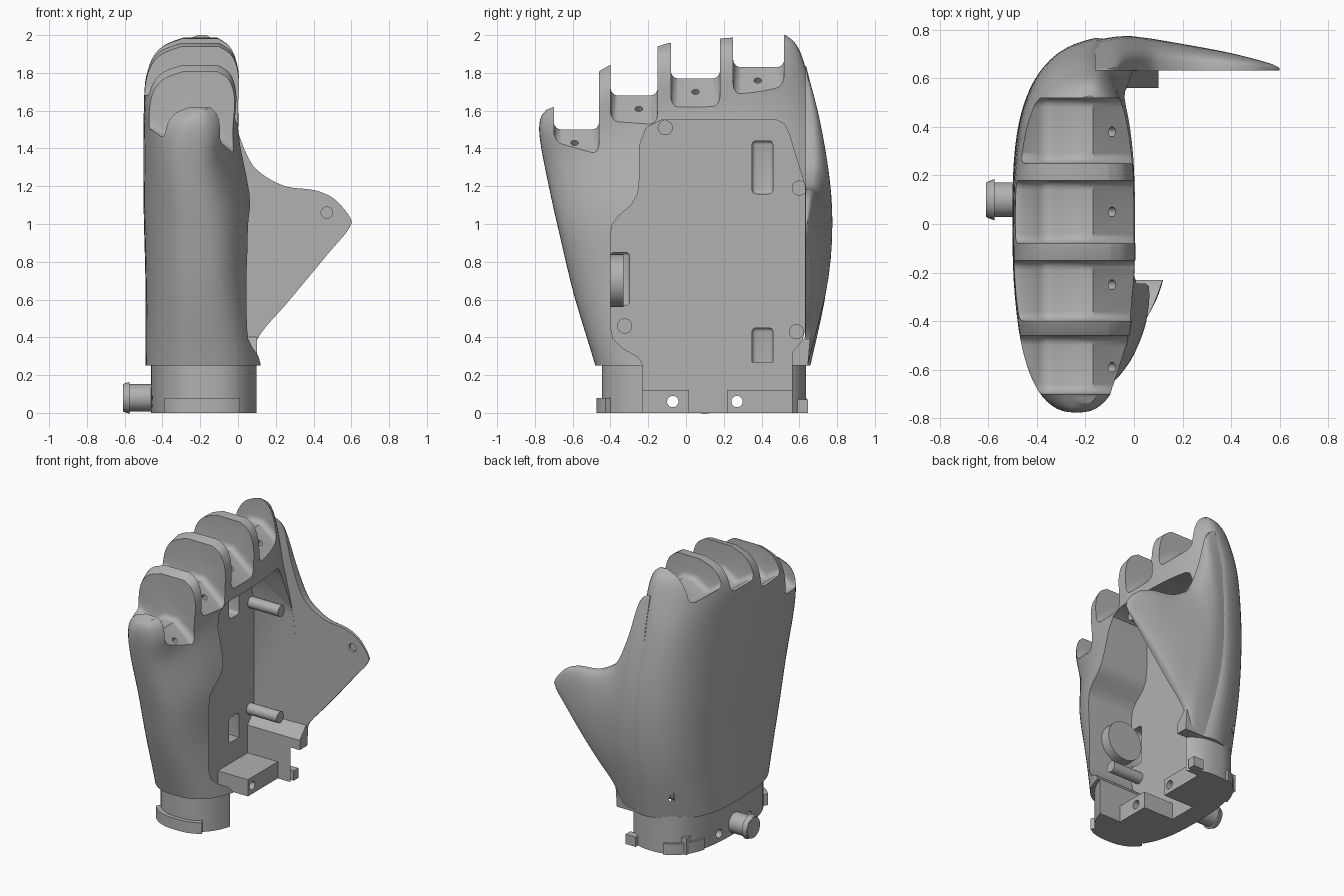
import bpy, bmesh, math
from mathutils import Vector

cube = bpy.data.objects.get("Cube")
if cube:
    bpy.data.objects.remove(cube, do_unlink=True)

grey = bpy.data.materials.new("plain_grey")
grey.use_nodes = True
COLOUR = (0.44, 0.44, 0.44, 1)
grey.diffuse_color = COLOUR
grey.node_tree.nodes["Principled BSDF"].inputs["Base Color"].default_value = COLOUR


def finish(name, bm):
    bmesh.ops.recalc_face_normals(bm, faces=bm.faces)
    mesh = bpy.data.meshes.new(name)
    bm.to_mesh(mesh)
    bm.free()
    mesh.materials.append(grey)
    ob = bpy.data.objects.new(name, mesh)
    bpy.context.collection.objects.link(ob)
    return ob


def loft(name, rings, strip_caps=False):
    """Skin a list of rings; strip caps bridge mirrored points of each end ring."""
    bm = bmesh.new()
    rows = [[bm.verts.new(p) for p in ring] for ring in rings]
    n = len(rows[0])
    for a, b in zip(rows, rows[1:]):
        for i in range(n):
            j = (i + 1) % n
            bm.faces.new((a[i], a[j], b[j], b[i]))
    for row in (rows[0], rows[-1]):
        if strip_caps:
            for i in range(n // 2):
                quad = (row[i], row[i + 1], row[n - i - 1], row[-i])
                bm.faces.new(list(dict.fromkeys(quad)))
        else:
            bm.faces.new(row)
    return finish(name, bm)


def box(name, lo, hi):
    x0, y0, z0 = lo
    x1, y1, z1 = hi
    return loft(name, [[(x, y0, z0), (x, y1, z0), (x, y1, z1), (x, y0, z1)] for x in (x0, x1)])


def rod(name, start, end, r, r2=None):
    a, b = Vector(start), Vector(end)
    q = (b - a).to_track_quat('Z', 'Y')
    turn = [i * math.tau / 32 for i in range(32)]
    return loft(name, [[c + q @ Vector((s * math.cos(t), s * math.sin(t), 0)) for t in turn]
                       for c, s in ((a, r), (b, r2 or r))])


def bevel(ob, width, segments=4):
    m = ob.modifiers.new("bevel", 'BEVEL')
    m.width, m.segments, m.use_clamp_overlap = width, segments, False
    m.limit_method, m.angle_limit = 'ANGLE', math.radians(60)


def cut(ob, cutters):
    bpy.context.view_layer.objects.active = ob
    for c in cutters:
        c.hide_render = True
        m = ob.modifiers.new("cut", 'BOOLEAN')
        m.operation, m.solver, m.object = 'DIFFERENCE', 'EXACT', c
        bpy.ops.object.modifier_apply(modifier=m.name)


def lerp_table(table, v):
    if v <= table[0][0]:
        return table[0][1]
    for (a, p), (b, q) in zip(table, table[1:]):
        if v <= b:
            return p + (q - p) * (v - a) / (b - a)
    return table[-1][1]


def smooth_rows(rows, steps):
    """Catmull-Rom interpolation between rows of numbers."""
    out = []
    for k in range(len(rows) - 1):
        quad = [rows[max(k - 1, 0)], rows[k], rows[k + 1], rows[min(k + 2, len(rows) - 1)]]
        for s in range(steps):
            t = s / steps
            out.append([b + 0.5 * t * (c - a + t * (2*a - 5*b + 4*c - d + t * (3*(b - c) + d - a)))
                        for a, b, c, d in zip(*quad)])
    return out + [rows[-1]]


def oval_point(a, x0, x1, y0, y1, power=2.6):
    c, s = math.cos(a), math.sin(a)
    return ((x0 + x1) / 2 + (x1 - x0) / 2 * math.copysign(abs(s) ** (2 / power), s),
            (y0 + y1) / 2 + (y1 - y0) / 2 * math.copysign(abs(c) ** (2 / power), c))


def oval(*size):
    return [oval_point(i * math.tau / 80, *size) for i in range(80)]


# Palm shell: height fraction, x range, y range
CROWN = [(-.75, 1.6), (-.7, 1.62), (-.43, 1.83), (-.115, 1.955), (.215, 1.985), (.53, 2.0)]
SECTIONS = smooth_rows([(0, -.49, .15, -.48, .66), (.25, -.49, .1, -.59, .75),
                        (.5, -.5, .085, -.67, .77), (.75, -.5, .005, -.74, .72),
                        (.9, -.485, .005, -.775, .65), (.97, -.42, -.03, -.77, .6),
                        (1, -.3, -.1, -.74, .54)], 5)
rings = []
for t, x0, x1, y0, y1 in SECTIONS:
    ring = []
    for x, y in oval(x0, x1, y0, y1):
        # the outer rear corner is more rounded than the rest
        back = max(0, (2 * y - y0 - y1) / (y1 - y0))
        y += .3 * min(0, x + .15) * back ** 2
        ring.append((x, y, .25 + t * (lerp_table(CROWN, y) - .25)))
    rings.append(ring)
palm = loft("palm_shell", rings, True)

# Wrist collar
COLLAR = (-.46, .13, -.445, .635)
wrist = loft("wrist_collar", [[(x, y, z) for x, y in oval(*COLLAR)] for z in (0, .27)], True)

# Palm cavity cutter
OUTLINE = [(-.23, -.1), (-.23, .26), (-.26, .3), (-.34, .345), (-.385, .39), (-.4, .46), (-.4, .94),
           (-.39, 1), (-.35, 1.05), (-.29, 1.1), (-.255, 1.16), (-.245, 1.25), (-.245, 1.42),
           (-.21, 1.51), (-.13, 1.55), (.48, 1.55), (.52, 1.53), (.545, 1.48), (.63, 1.2),
           (.63, .4), (.56, .32), (.56, -.1)]
FLOOR = -.315
RIM = -.075
cavity = loft("cavity_cutter", [[(x, y, z) for y, z in OUTLINE] for x in (FLOOR, 1)])
cutters = [cavity]

# Knuckle pockets with a rear bowl, a sloped front block and a pin hole
for y0, y1, f, hole in ((-.7, -.46, 1.5, -.59), (-.4, -.15, 1.68, -.25),
                        (-.08, .18, 1.77, .05), (.25, .52, 1.83, .38)):
    prof = [(-.7, f), (-.46, f), (-.36, f - .07), (-.25, f), (-.17, f),
            (0, f - .15), (.3, f - .15), (.3, 2.3), (-.7, 2.3)]
    pocket = loft("pocket_cutter", [[(x, y, z) for x, z in prof] for y in (y0, y1)])
    bevel(pocket, .04)
    p, d = Vector((-.09, hole, f - .07)), Vector((.1, 0, .115))
    cutters += [pocket, rod("pin_hole_cutter", p - d, p + d, .02)]

# Slots in the cavity floor
for y0, y1, z0 in ((.35, .46, 1.16), (.35, .46, .17), (-.4, -.3, .57)):
    slot = box("slot_cutter", (FLOOR - .09, y0, z0), (FLOOR + .1, y1, z0 + .28))
    bevel(slot, .02, 3)
    cutters.append(slot)
cut(palm, cutters)

# Thumb web: flat inside; outside follows the palm's back edge and thins to the tip
INNER = .632
BACK = [(.25 + 1.75 * row[0], row[4]) for row in SECTIONS]
STATIONS = [(-.16, .25, 1.84, .9), (-.08, .25, 1.78, 1), (-.02, .25, 1.55, 1.03),
            (.05, .28, 1.36, .99), (.12, .42, 1.27, .91), (.25, .57, 1.2, .74), (.4, .75, 1.18, .52),
            (.5, .87, 1.14, .34), (.57, .95, 1.07, .19), (.6, 1.0, 1.02, .08)]
rings = []
for x, z0, z1, k in smooth_rows(STATIONS, 4):
    ring = []
    for i in range(25):
        a = math.pi * i / 24
        z = (z0 + z1) / 2 + (z1 - z0) / 2 * math.cos(a)
        bulge = max(lerp_table(BACK, z) - INNER, 0) * k * max(math.sin(a), 0) ** .5
        ring.append((x, INNER + bulge, z))
    rings.append(ring)
thumb = loft("thumb_web", rings)
dimple = rod("dimple_cutter", (.47, .6, 1.06), (.47, .65, 1.06), .03)
cut(thumb, [dimple])

# Sloped ledge below the thumb
LEDGE = [(.56, .25), (.645, .25), (.66, .42), (.63, .4), (.56, .32)]
ledge = loft("thumb_ledge", [[(x, y, z) for y, z in LEDGE] for x in (-.2, .1)])

# Hinge blocks at the wrist opening
blocks = [box("hinge_block", (FLOOR - .08, y0, 0), (RIM, y1, .12))
          for y0, y1 in ((-.23, .015), (.22, .56))]

# Through holes in wrist and blocks
bores = [rod("bore_cutter", (-1, y, .06), (1, y, .06), .03) for y in (-.07, .27)]
cut(wrist, [cavity] + bores)
for b, bore in zip(blocks, bores):
    cut(b, [bore])

# Mounting posts and disc inside the cavity
posts = [rod("mounting_post", (FLOOR - .02, y, z), (RIM, y, z), .04)
         for y, z in ((.6, 1.19), (.585, .43), (-.11, 1.51), (-.325, .46))]
disc = rod("side_disc", (-.2, -.41, .7), (-.2, -.33, .7), .14)


# Locking tabs curved around the collar
def curved_tab(a0, a1, out):
    x0, x1, y0, y1 = COLLAR
    sections = []
    for i in range(13):
        a = a0 + (a1 - a0) * i / 12
        inner = oval_point(a, x0 + .02, x1 - .02, y0 + .02, y1 - .02)
        outer = oval_point(a, x0 - out, x1 + out, y0 - out, y1 + out)
        sections.append([(*inner, 0), (*outer, 0), (*outer, .08), (*inner, .08)])
    return loft("locking_tab", sections)


tabs = [curved_tab(math.pi - .47, math.pi + .66, .03), curved_tab(-1.05, -.23, .015)]
small_tab = box("small_locking_tab", (-.05, .59, 0), (.03, .645, .07))

# Rear peg
peg = rod("rear_peg", (-.61, .1, .08), (-.42, .1, .08), .072)
peg_lip = rod("rear_peg_lip", (-.605, .1, .08), (-.575, .1, .08), .074, .085)

for c in cutters + bores + [dimple]:
    bpy.data.objects.remove(c, do_unlink=True)

# Smooth shading with sharp edges kept
bpy.ops.object.select_all(action='DESELECT')
for ob in [palm, wrist, thumb, disc, peg, peg_lip] + posts + tabs:
    ob.select_set(True)
bpy.context.view_layer.objects.active = palm
bpy.ops.object.shade_smooth_by_angle(angle=math.radians(35))
